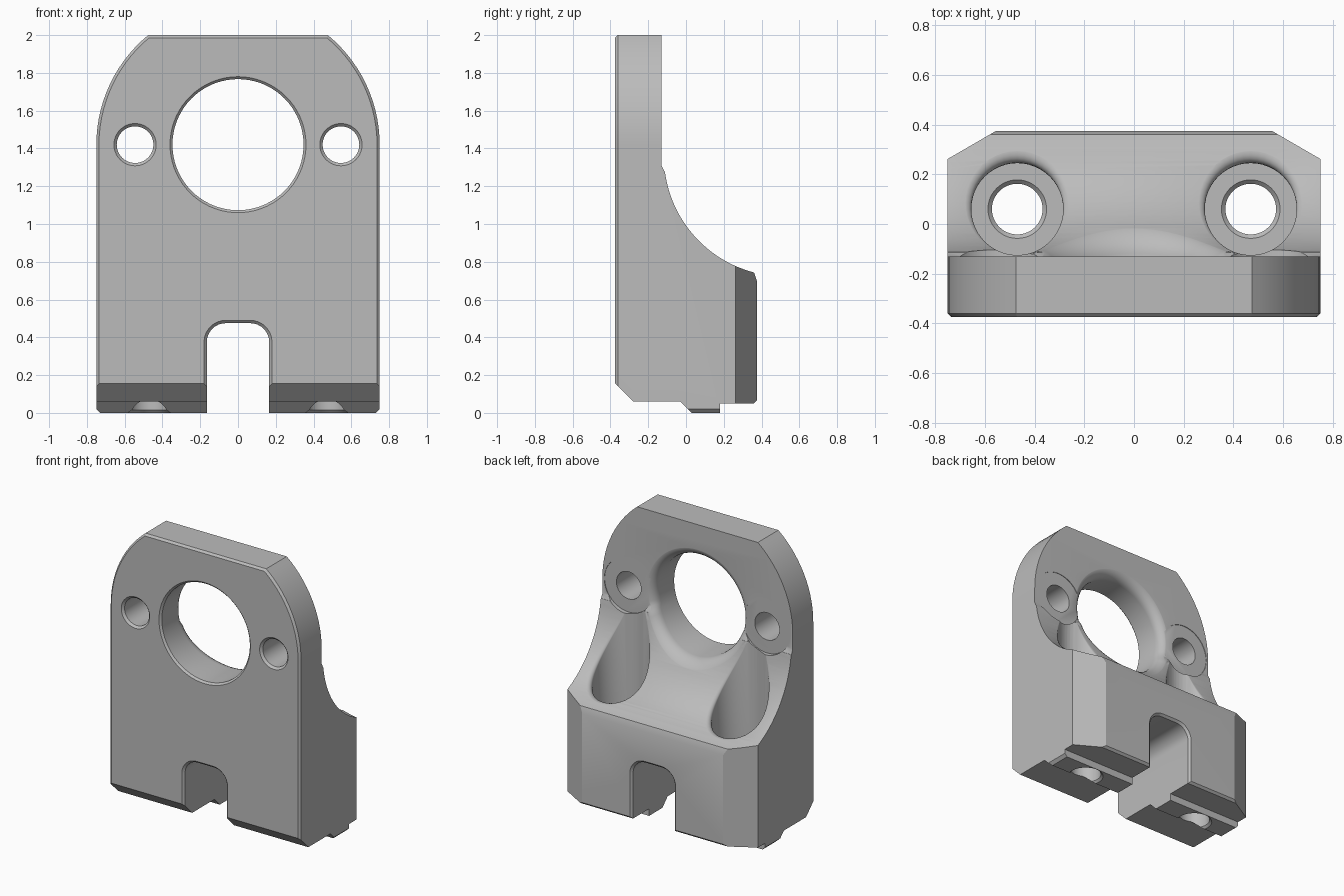
import bpy
import bmesh
from math import sin, cos, asin, sqrt, pi, radians

if "Cube" in bpy.data.objects:
    bpy.data.objects.remove(bpy.data.objects["Cube"])

grey = bpy.data.materials.new("plain_grey")
grey.use_nodes = True
grey.diffuse_color = (0.5, 0.5, 0.5, 1)
grey.node_tree.nodes["Principled BSDF"].inputs["Base Color"].default_value = (0.5, 0.5, 0.5, 1)


def loft(name, rings):
    """Closed solid through rings that share a point count."""
    bm = bmesh.new()
    loops = [[bm.verts.new(p) for p in ring] for ring in rings]
    n = len(loops[0])
    for a, b in zip(loops, loops[1:]):
        for i in range(n):
            j = (i + 1) % n
            bm.faces.new((a[i], a[j], b[j], b[i]))
    bm.faces.new(loops[0][::-1])
    bm.faces.new(loops[-1])
    bmesh.ops.recalc_face_normals(bm, faces=bm.faces)
    mesh = bpy.data.meshes.new(name)
    bm.to_mesh(mesh)
    bm.free()
    mesh.materials.append(grey)
    obj = bpy.data.objects.new(name, mesh)
    bpy.context.collection.objects.link(obj)
    return obj


def combine(target, tool, operation="DIFFERENCE"):
    mod = target.modifiers.new(tool.name, "BOOLEAN")
    mod.object, mod.operation, mod.solver = tool, operation, "EXACT"
    bpy.context.view_layer.objects.active = target
    bpy.ops.object.modifier_apply(modifier=mod.name)
    bpy.data.objects.remove(tool)


# Concave back slope, as depth by height and height by depth
ARC_Y, ARC_Z, ARC_R, STEP_Z, PLATE_Y = 0.52, 1.36, 0.637, 1.31, -0.13


def slope_y(z):
    if z > STEP_Z:
        return PLATE_Y
    return ARC_Y - sqrt(ARC_R ** 2 - (ARC_Z - z) ** 2)


def slope_z(y):
    y = max(y, -0.112)
    return ARC_Z - sqrt(ARC_R ** 2 - (ARC_Y - y) ** 2)


# Front outline with rounded shoulders and a flat top
EYE_Z = 1.42


def outline(y, d):
    r = 0.75 - d
    end = asin((2 - EYE_Z - d) / r)
    half = [(r - 0.04, -0.02), (r, 0.02)]
    half += [(r * cos(end * i / 14), EYE_Z + r * sin(end * i / 14)) for i in range(15)]
    pts = half + [(-x, z) for x, z in reversed(half)]
    return [(x, y, z) for x, z in pts]


bracket = loft("bracket", [outline(-0.375, 0.014), outline(-0.361, 0), outline(0.5, 0)])

# Side profile: thin plate, concave slope, thick base and foot rib
profile = [(-0.375, 0.155), (-0.28, 0.06), (-0.03, 0.06), (0.03, 0), (0.18, 0),
           (0.18, 0.05), (0.36, 0.05), (0.375, 0.065), (0.375, 0.70)]
steps = 32
for i in range(steps + 1):
    y = 0.36 + (slope_y(STEP_Z) - 0.36) * (1 - (1 - i / steps) ** 2)
    profile.append((y, slope_z(y)))
profile += [(PLATE_Y, STEP_Z), (PLATE_Y, 2.1), (-0.375, 2.1)]
combine(bracket, loft("side_profile", [[(x, y, z) for y, z in profile] for x in (-0.9, 0.9)]),
        "INTERSECT")

# Angled rear corners
plan = [(-0.9, -0.6), (0.9, -0.6), (0.9, 0.175), (0.555, 0.375), (-0.555, 0.375), (-0.9, 0.175)]
combine(bracket, loft("plan", [[(x, y, z) for x, y in plan] for z in (-0.5, 2.5)]), "INTERSECT")


# Central bottom slot with rounded top and chamfered mouths
def slot(y, d):
    r = 0.1 + d
    arc = [(0.065 + r * cos(a), 0.375 + r * sin(a)) for a in [pi / 2 * i / 8 for i in range(9)]]
    half = [(0.165 + d, -0.1)] + arc
    return [(x, y, z) for x, z in half + [(-x, z) for x, z in reversed(half)]]


combine(bracket, loft("slot", [slot(-0.4, 0.04), slot(-0.36, 0), slot(0.36, 0), slot(0.4, 0.04)]))


def ring_y(x, y, r, n=48):
    return [(x + r * cos(2 * pi * i / n), y, EYE_Z + r * sin(2 * pi * i / n)) for i in range(n)]


def ring_z(x, y, z, r, n=48):
    return [(x + r * cos(2 * pi * i / n), y + r * sin(2 * pi * i / n), z) for i in range(n)]


# Large eye, its rear rim rounded into the slope
EYE_R, ROUND, N = 0.347, 0.07, 72
rings = [ring_y(0, -0.4, EYE_R + 0.038, N), ring_y(0, -0.362, EYE_R, N)]
for k in range(7):
    a = pi / 2 * k / 6
    r = EYE_R + ROUND * (1 - cos(a))
    rings.append([(x, slope_y(z) - ROUND * (1 - sin(a)) + 0.002, z)
                  for x, y, z in ring_y(0, 0, r, N)])
rings.append(ring_y(0, 0.7, EYE_R + ROUND, N))
combine(bracket, loft("eye", rings))

for side in (-1, 1):
    # Small cross holes with a flat seat behind
    sx = 0.545 * side
    combine(bracket, loft("hole_seat", [ring_y(sx, PLATE_Y - 0.004, 0.19), ring_y(sx, 0.2, 0.19)]))
    combine(bracket, loft("cross_hole", [ring_y(sx, -0.4, 0.137), ring_y(sx, -0.36, 0.097),
                                         ring_y(sx, 0.3, 0.097)]))
    # Bolt pocket sunk through the slope with a softened rim
    bx, by = 0.47 * side, 0.06
    rings = [ring_z(bx, by, 0.45, 0.185)]
    for k in range(7):
        a = pi / 2 * k / 6
        ring = []
        for i in range(48):
            t = 2 * pi * i / 48
            f = 0.004 + 0.03 * (1 + sin(t))
            r = 0.185 + f * (1 - cos(a))
            y = by + r * sin(t)
            ring.append((bx + r * cos(t), y, slope_z(y) - f * (1 - sin(a)) + 0.002))
        rings.append(ring)
    rings.append([(x, y, 1.7) for x, y, z in rings[-1]])
    combine(bracket, loft("bolt_pocket", rings))
    # Vertical bolt hole with chamfered ends
    combine(bracket, loft("bolt_hole", [ring_z(bx, by, z, r) for z, r in (
        (-0.02, 0.137), (0.015, 0.102), (0.434, 0.102), (0.45, 0.118), (0.5, 0.118))]))

# Smooth curved walls, keep machined edges crisp
bpy.ops.object.select_all(action="DESELECT")
bracket.select_set(True)
bpy.context.view_layer.objects.active = bracket
bpy.ops.object.shade_smooth_by_angle(angle=radians(28))
